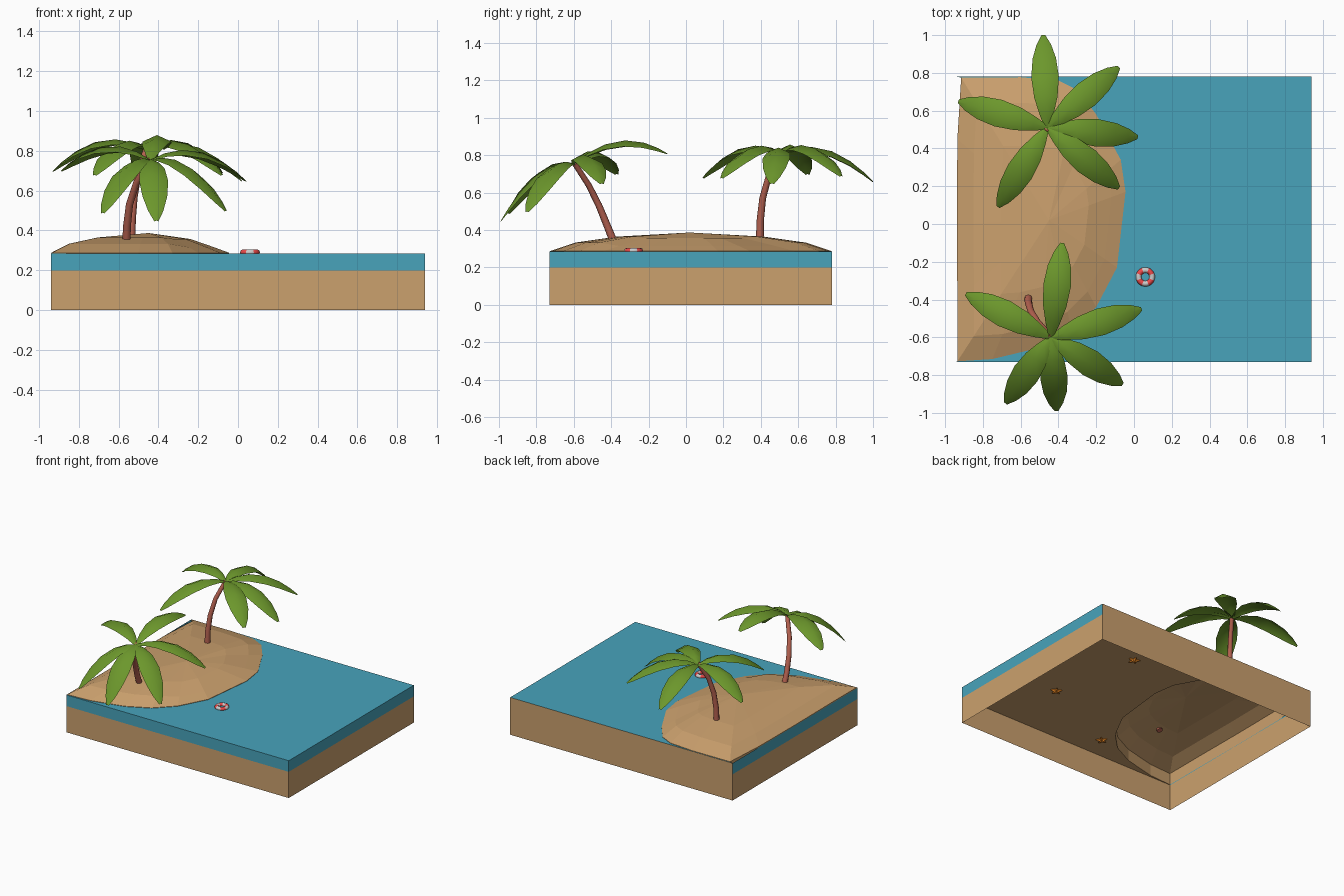
import bpy, math
from mathutils import Vector

if "Cube" in bpy.data.objects:
    bpy.data.objects.remove(bpy.data.objects["Cube"])


def mat(name, r, g, b):
    m = bpy.data.materials.new(name)
    m.diffuse_color = (r, g, b, 1)
    m.use_nodes = True
    m.node_tree.nodes["Principled BSDF"].inputs["Base Color"].default_value = m.diffuse_color
    return m


SAND = mat("sand", .60, .355, .155)
WATER = mat("water", .065, .37, .50)
LEAF = mat("leaf", .15, .31, .025)
BARK = mat("bark", .46, .12, .08)
RED = mat("red", .85, .07, .07)
WHITE = mat("white", .9, .9, .88)
ORANGE = mat("orange", .95, .28, .02)


def mesh(name, verts, faces, *mats):
    me = bpy.data.meshes.new(name)
    me.from_pydata(verts, [], faces)
    for m in mats:
        me.materials.append(m)
    ob = bpy.data.objects.new(name, me)
    bpy.context.collection.objects.link(ob)
    return ob


X, Y0, Y1, FLOOR, SEA = .94, -.73, .78, .2, .285
corners = [(-X, Y0), (X, Y0), (X, Y1), (-X, Y1)]

# shoreline, counter-clockwise from the front left corner
shore = [(-.935, -.727), (-.75, -.715), (-.5, -.655), (-.33, -.57), (-.2, -.44),
         (-.09, -.23), (-.045, .17), (-.07, .34), (-.2, .58),
         (-.3, .71), (-.4, .76), (-.6, .777), (-.915, .775)]
left_edge = [(-.935, .45), (-.938, .0), (-.935, -.4)]

# hollow sand base: four walls, back one up to the sea surface, open below
v = [(x, y, 0) for x, y in corners] + [(x, y, FLOOR) for x, y in corners]
v += [(X, Y1, SEA), (-X, Y1, SEA)]
mesh("sand_base_walls", v, [(0, 1, 5, 4), (1, 2, 6, 5), (3, 0, 4, 7), (2, 3, 9, 8)], SAND)

# sea floor and water surface share the shoreline as their left edge
sea = list(reversed(shore)) + [(-X, Y0), (X, Y0), (X, Y1), (-X, Y1)]
n = len(sea)
mesh("sea_floor", [(x, y, FLOOR) for x, y in sea], [tuple(range(n))], SAND)
mesh("water_surface", [(x, y, SEA) for x, y in sea], [tuple(range(n))], WATER)

# water sides at the left, front and right
v = [(x, y, z) for z in (FLOOR, SEA) for x, y in ((-X, Y1), (-X, Y0), (X, Y0), (X, Y1))]
mesh("water_sides", v, [(i, i + 1, i + 5, i + 4) for i in range(3)], WATER)

# hollow beach mound: rings shrinking to a peak, gentler towards the sea
outline = shore + left_edge
n = len(outline)
cx, cy = -.45, .02
v = []
for k, z, dip in ((1, FLOOR, 0), (1, .288, 0), (.82, .333, .018), (.52, .365, .008)):
    v += [(cx + (x - cx) * k, cy + (y - cy) * k, z - (dip if x > -.25 else 0))
          for x, y in outline]
v.append((cx, cy, .387))
f = [(r * n + i, r * n + (i + 1) % n, (r + 1) * n + (i + 1) % n, (r + 1) * n + i)
     for r in range(3) for i in range(n)]
f += [(3 * n + i, 3 * n + (i + 1) % n, 4 * n) for i in range(n)]
mesh("beach_mound", v, f, SAND)


def trunk(name, pts):
    rings, sides = len(pts), 8
    v, f = [], []
    for r, p in enumerate(pts):
        d = (Vector(pts[min(r + 1, rings - 1)]) - Vector(pts[max(r - 1, 0)])).normalized()
        a = d.cross(Vector((0, 1, 0))).normalized()
        b = d.cross(a)
        rad = .021 - .006 * r / (rings - 1)
        for s in range(sides):
            t = math.tau * s / sides
            v.append(Vector(p) + (a * math.cos(t) + b * math.sin(t)) * rad)
    for r in range(rings - 1):
        for s in range(sides):
            q = (s + 1) % sides
            f.append((r * sides + s, r * sides + q, (r + 1) * sides + q, (r + 1) * sides + s))
    f += [tuple(reversed(range(sides))), tuple(range((rings - 1) * sides, rings * sides))]
    ob = mesh(name, v, f, BARK)
    ob.data.shade_smooth()
    ob.data.set_sharp_from_angle(angle=math.radians(50))


WIDTH = [(0, .012), (.15, .038), (.33, .062), (.55, .073), (.75, .062), (.9, .038), (1, .01)]


def fronds(name, crown, tips):
    # arched leaf with a raised midrib and two drooping halves
    v, f = [], []
    c = Vector(crown)
    for tip in tips:
        d = Vector(tip) - c
        side = Vector((-d.y, d.x, 0)).normalized()
        o = len(v)
        for t, w in WIDTH:
            p = c + d * t + Vector((0, 0, .38 * t * (1 - t)))
            drop = Vector((0, 0, -.45 * w))
            v += [p + side * w + drop, p, p - side * w + drop]
        for i in range(len(WIDTH) - 1):
            a = o + 3 * i
            f += [(a, a + 1, a + 4, a + 3), (a + 1, a + 2, a + 5, a + 4)]
    ob = mesh(name, v, [tuple(reversed(q)) for q in f], LEAF)
    ob.data.shade_smooth()


# back palm
trunk("back_palm_trunk", [(-.535, .395, .352), (-.533, .397, .45), (-.522, .41, .57),
                          (-.5, .443, .69), (-.46, .505, .81)])
fronds("back_palm_fronds", (-.46, .51, .81),
       [(-.48, 1.0, .66), (-.08, .83, .69), (.02, .46, .65),
        (-.08, .19, .68), (-.72, .09, .68), (-.93, .65, .70)])

# front palm
trunk("front_palm_trunk", [(-.56, -.39, .345), (-.558, -.42, .42), (-.545, -.465, .53),
                           (-.51, -.52, .64), (-.44, -.595, .755)])
fronds("front_palm_fronds", (-.44, -.60, .755),
       [(-.38, -.10, .81), (.04, -.45, .65), (-.06, -.85, .50),
        (-.41, -.99, .45), (-.68, -.95, .49), (-.89, -.37, .70)])

# lifebuoy with alternating red and white sections
bpy.ops.mesh.primitive_torus_add(major_segments=24, minor_segments=8, major_radius=.036,
                                 minor_radius=.015, location=(.06, -.28, .29),
                                 rotation=(0, 0, math.radians(22.5)))
ring = bpy.context.object
ring.name = "lifebuoy"
ring.data.materials.append(RED)
ring.data.materials.append(WHITE)
for p in ring.data.polygons:
    t = math.atan2(p.center.y, p.center.x) % math.tau
    p.material_index = int(t / (math.tau / 8)) % 2
ring.data.shade_smooth()

# starfish lying through the sea floor
for i, (x, y) in enumerate([(.37, .44), (.51, -.23), (-.17, -.55)]):
    v = []
    for j in range(10):
        r = .045 if j % 2 == 0 else .022
        t = math.tau * j / 10 + i
        v.append((x + r * math.cos(t), y + r * math.sin(t), FLOOR - .008))
    v += [(x, y, FLOOR + .02), (x, y, FLOOR - .025)]
    f = [(j, (j + 1) % 10, 10) for j in range(10)] + [((j + 1) % 10, j, 11) for j in range(10)]
    mesh(f"starfish_{i + 1}", v, f, ORANGE)
